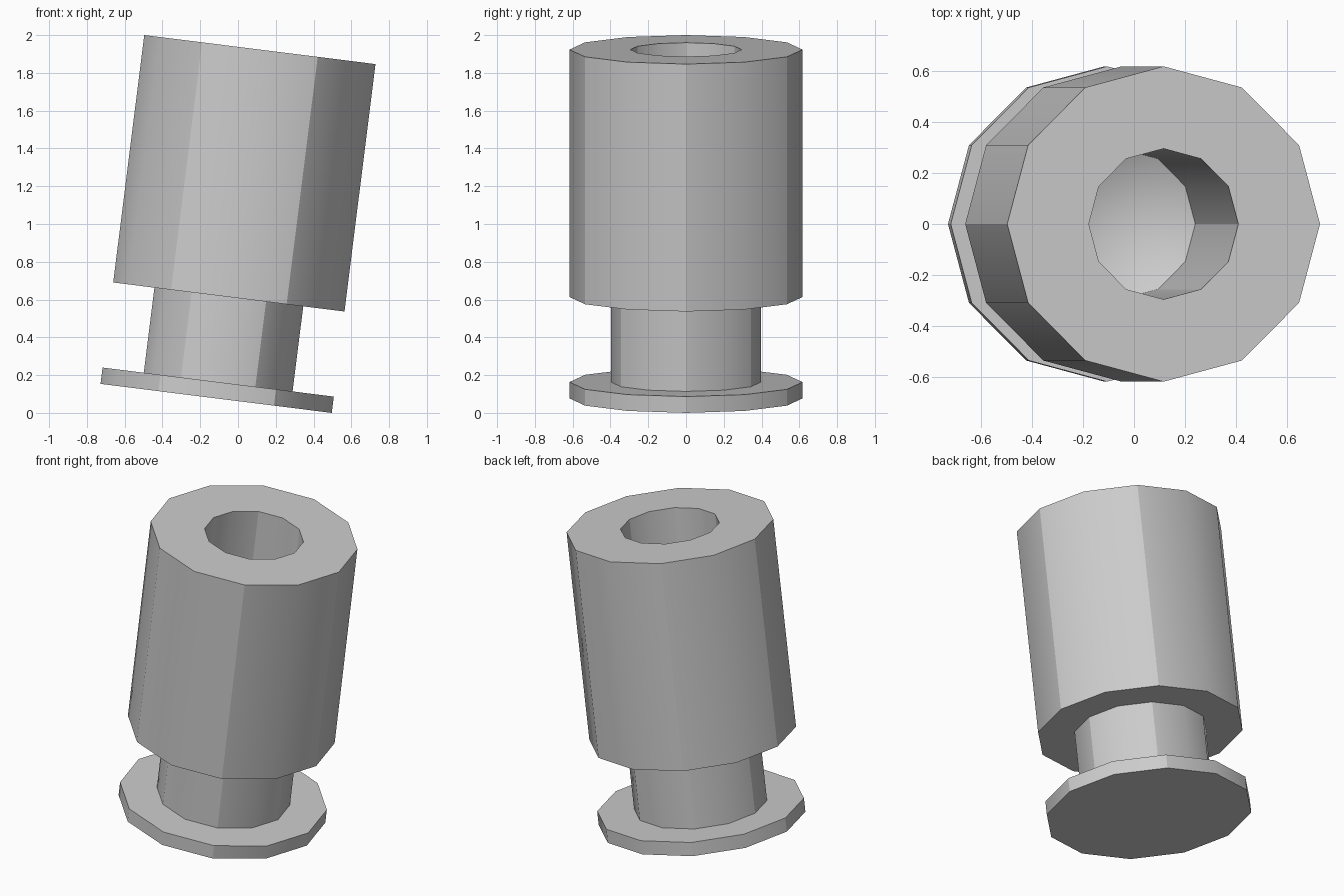
import bpy, bmesh, math
from mathutils import Matrix

if "Cube" in bpy.data.objects:
    bpy.data.objects.remove(bpy.data.objects["Cube"], do_unlink=True)

SIDES = 12
TILT = math.radians(7.15)
RADIUS, NECK, BORE = 0.617, 0.397, 0.295
HEIGHT = 1.861

grey = bpy.data.materials.new("light_grey")
grey.use_nodes = True
colour = (0.6, 0.6, 0.6, 1)
grey.diffuse_color = colour
grey.node_tree.nodes["Principled BSDF"].inputs["Base Color"].default_value = colour

# Lathe profile (radius, height): flange, neck, body, bore with drilled point
profile = [
    (RADIUS, 0), (RADIUS, 0.087),
    (NECK, 0.087), (NECK, 0.541),
    (RADIUS, 0.541), (RADIUS, HEIGHT),
    (BORE, HEIGHT), (BORE, 0.506),
]
TIP = 0.345

bm = bmesh.new()
rings = []
for r, z in profile:
    angles = [math.tau * i / SIDES for i in range(SIDES)]
    rings.append([bm.verts.new((r * math.cos(a), r * math.sin(a), z)) for a in angles])

# Walls and shoulders between neighbouring rings
for low, high in zip(rings, rings[1:]):
    for i in range(SIDES):
        j = (i + 1) % SIDES
        bm.faces.new((low[i], low[j], high[j], high[i]))

# Flat underside and conical bore end
bm.faces.new(rings[0][::-1])
tip = bm.verts.new((0, 0, TIP))
for i in range(SIDES):
    bm.faces.new((rings[-1][i], rings[-1][(i + 1) % SIDES], tip))
bmesh.ops.recalc_face_normals(bm, faces=bm.faces)

mesh = bpy.data.meshes.new("flanged_bushing")
bm.to_mesh(mesh)
bm.free()
mesh.materials.append(grey)
bushing = bpy.data.objects.new("flanged_bushing", mesh)
bpy.context.collection.objects.link(bushing)

# Soft shading, with a crease along every second upright edge
bpy.context.view_layer.objects.active = bushing
bushing.select_set(True)
bpy.ops.object.shade_smooth_by_angle(angle=math.radians(31))
for edge in mesh.edges:
    a, b = (mesh.vertices[v].co for v in edge.vertices)
    upright = (a - b).xy.length < 0.001
    if upright and round(math.degrees(math.atan2(a.y, a.x))) % 60 == 0:
        edge.use_edge_sharp = True

# Lean the whole part towards +x, centred on its foot
lean = Matrix.Rotation(TILT, 4, 'Y')
foot = Matrix.Translation((-HEIGHT * math.sin(TILT) / 2, 0, RADIUS * math.sin(TILT)))
mesh.transform(foot @ lean)
